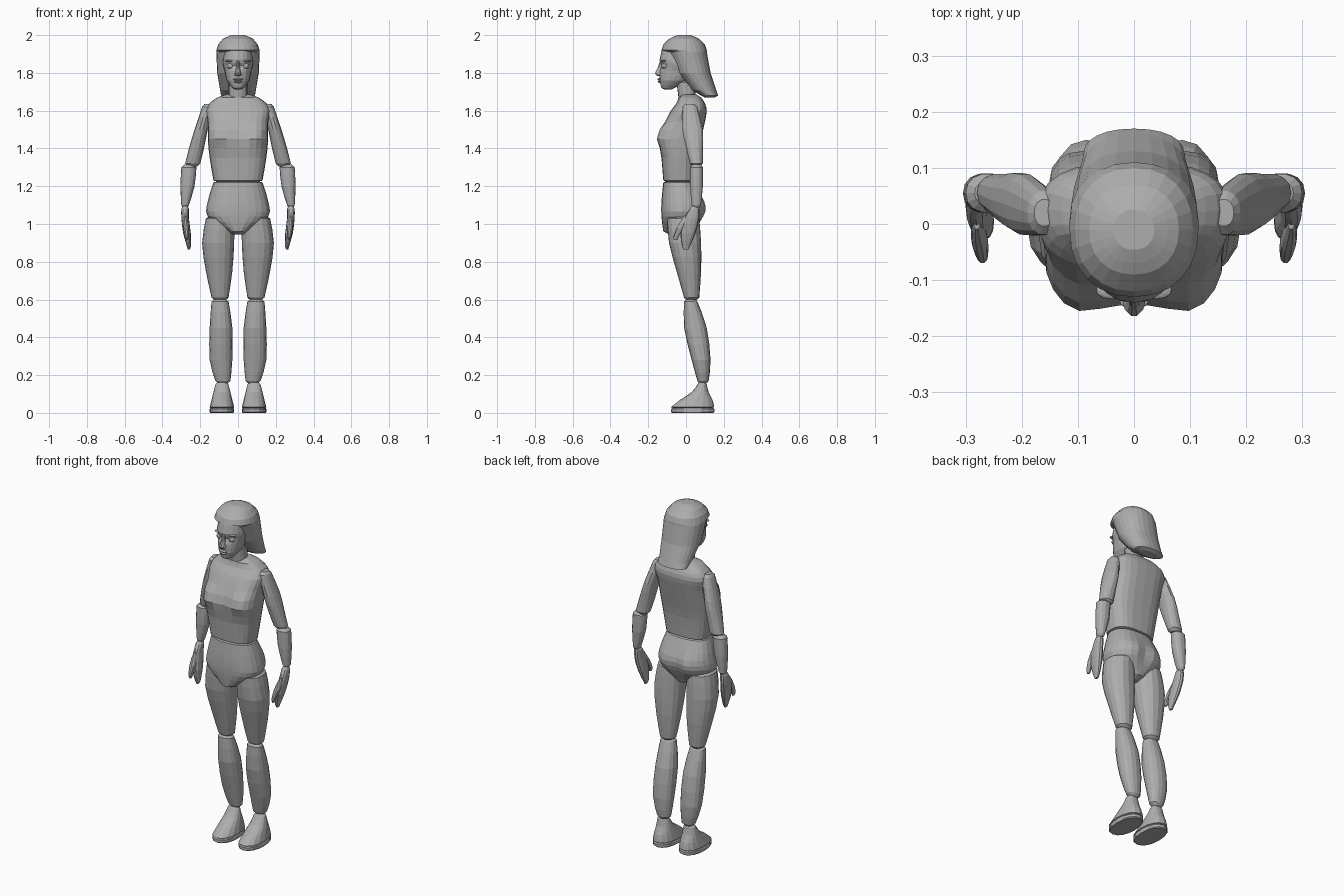
import bpy
import bmesh
from math import cos, sin, pi, exp, copysign

cube = bpy.data.objects.get("Cube")
if cube:
    bpy.data.objects.remove(cube, do_unlink=True)

grey = bpy.data.materials.new("plain grey")
grey.use_nodes = True
grey.diffuse_color = (0.42, 0.42, 0.42, 1)
shader = grey.node_tree.nodes["Principled BSDF"]
shader.inputs["Base Color"].default_value = grey.diffuse_color


def finish(name, bm):
    """Turn a bmesh into a flat-shaded object with the body material."""
    bmesh.ops.recalc_face_normals(bm, faces=bm.faces[:])
    mesh = bpy.data.meshes.new(name)
    bm.to_mesh(mesh)
    bm.free()
    mesh.materials.append(grey)
    obj = bpy.data.objects.new(name, mesh)
    bpy.context.collection.objects.link(obj)


def blend(before, start, end, after, t):
    """One point on the smooth curve that runs from start to end."""
    leave, arrive = (end - before) / 2, (after - start) / 2
    eased = t * t * (3 - 2 * t)
    bend = t * (1 - t) * ((1 - t) * leave - t * arrive)
    return start + (end - start) * eased + bend


def refine(rows, steps):
    """Add smoothly curved rows between the given ones."""
    padded = [rows[0], *rows, rows[-1]]
    result = []
    for group in zip(padded, padded[1:], padded[2:], padded[3:]):
        for k in range(steps):
            result.append([blend(*values, k / steps) for values in zip(*group)])
    return result + [rows[-1]]


def end_row(row, rise, inset):
    """A smaller row just past the end of a part, to soften its rim."""
    z, x0, x1, y0, y1 = row
    cx, cy = (x0 + x1) / 2, (y0 + y1) / 2
    shrunk = [c + (v - c) * inset for c, v in ((cx, x0), (cx, x1), (cy, y0), (cy, y1))]
    return [z + rise, *shrunk]


def ring_points(row, sides, power):
    """Points of a horizontal rounded-box outline."""
    z, x0, x1, y0, y1 = row
    for i in range(sides):
        c, s = cos(2 * pi * i / sides), sin(2 * pi * i / sides)
        u = copysign(abs(c) ** (2 / power), c)
        v = copysign(abs(s) ** (2 / power), s)
        yield (x0 + x1 + u * (x1 - x0)) / 2, (y0 + y1 + v * (y1 - y0)) / 2, z


def swell(bm, facing, depth, cx, cz):
    """Push a mirrored pair of soft mounds out of the front (-1) or back (1)."""
    for v in bm.verts:
        if v.co.y * facing > 0.02:
            dx, dz = abs(v.co.x) - cx, v.co.z - cz
            v.co.y += facing * depth * exp(-(dx * dx + dz * dz) / 0.06 ** 2)


def loft(name, rows, sides=16, power=2.2, steps=2, cap=0.015, inset=0.6, side=1, mounds=None):
    """Skin horizontal rings; each row holds z, x min, x max, y min, y max."""
    rows = refine(rows, steps)
    rows = [end_row(rows[0], -cap, inset), *rows, end_row(rows[-1], cap, inset)]
    bm = bmesh.new()
    rings = []
    for row in rows:
        points = ring_points(row, sides, power)
        rings.append([bm.verts.new((side * x, y, z)) for x, y, z in points])
    for low, high in zip(rings, rings[1:]):
        for i in range(sides):
            j = (i + 1) % sides
            bm.faces.new((low[i], low[j], high[j], high[i]))
    bm.faces.new(rings[0])
    bm.faces.new(rings[-1])
    if mounds:
        swell(bm, *mounds)
    finish(name, bm)


def centred(name, rows, **options):
    """Loft about the middle plane; each row holds z, half width, y min, y max."""
    loft(name, [(z, -w, w, front, back) for z, w, front, back in rows], **options)


def pair(name, rows, **options):
    """Loft a part on the left and its mirror on the right."""
    for label, side in (("left", 1), ("right", -1)):
        loft(label + "_" + name, rows, side=side, **options)


def ball(name, centre, size):
    """Small ellipsoid for facial details."""
    bm = bmesh.new()
    bmesh.ops.create_uvsphere(bm, u_segments=12, v_segments=8, radius=1)
    for v in bm.verts:
        v.co = [c + r * k for c, r, k in zip(centre, size, v.co)]
    finish(name, bm)


# Torso with a squared chest
centred("torso", [
    (1.23, .13, -.12, .05), (1.35, .15, -.13, .06), (1.45, .16, -.14, .08),
    (1.54, .16, -.11, .1), (1.6, .17, -.08, .11), (1.64, .15, -.05, .1),
    (1.67, .11, -.04, .08)],
    sides=24, power=2.8, mounds=(-1, .03, .11, 1.47))

# Pelvis with a narrow lower edge between the legs
centred("pelvis", [
    (.96, .05, -.12, .05), (1.04, .16, -.13, .08), (1.12, .16, -.13, .09),
    (1.22, .13, -.12, .05)],
    sides=24, power=2.4, steps=3, mounds=(1, .02, .07, 1.07))

# Neck and head
centred("neck", [(1.67, .05, -.04, .05), (1.75, .05, -.05, .05)])
centred("head", [
    (1.72, .03, -.13, -.06), (1.76, .06, -.14, .01), (1.81, .07, -.14, .05),
    (1.84, .08, -.13, .06), (1.87, .08, -.14, .06), (1.95, .07, -.12, .07)],
    sides=20, cap=.007)

# Facial details
centred("nose", [(1.79, .02, -.16, -.12), (1.8, .015, -.165, -.12),
                 (1.83, .01, -.15, -.12), (1.86, .01, -.14, -.12)],
        sides=10, steps=1, cap=.007)
ball("upper_lip", (0, -.138, 1.766), (.026, .014, .006))
ball("lower_lip", (0, -.137, 1.754), (.022, .013, .007))
for label, side in (("left", 1), ("right", -1)):
    ball(label + "_eye", (side * .04, -.112, 1.836), (.018, .018, .016))
    ball(label + "_brow", (side * .04, -.118, 1.863), (.028, .016, .006))

# Hair: rounded cap with a brim over the forehead, sweeping back to the nape
centred("hair", [
    (1.68, .09, .08, .17), (1.71, .095, .03, .16), (1.8, .11, -.05, .13),
    (1.91, .115, -.1, .11), (1.92, .115, -.13, .11), (1.95, .105, -.12, .1),
    (1.98, .08, -.09, .07), (1.99, .06, -.07, .05)],
    sides=24, steps=1, cap=.01)

# Arms
pair("upper_arm", [
    (1.32, .2, .28, .02, .09), (1.4, .18, .26, 0, .09),
    (1.5, .16, .23, -.02, .09), (1.62, .13, .19, -.02, .06)], sides=14)
pair("forearm", [
    (1.1, .26, .3, .03, .08), (1.2, .23, .305, .02, .09), (1.3, .22, .3, .02, .09)],
    sides=14)

# Mitten hands with thumbs pointing forward
pair("hand", [
    (.88, .25, .27, -.02, .02), (.95, .25, .29, -.03, .05),
    (1.03, .26, .3, -.01, .07), (1.08, .26, .3, .02, .07)], sides=12)
pair("thumb", [
    (.93, .26, .28, -.07, -.04), (.98, .26, .29, -.05, -.01), (1.03, .27, .29, -.02, .03)],
    sides=10)

# Legs
pair("thigh", [
    (.61, .05, .14, -.01, .07), (.75, .03, .17, -.05, .08),
    (.9, .02, .19, -.09, .08), (1.03, .02, .17, -.1, .07)])
pair("lower_leg", [
    (.17, .04, .12, .06, .12), (.28, .03, .15, .03, .13),
    (.45, .03, .15, -.01, .11), (.59, .05, .14, -.01, .06)])

# Feet on thin soles
pair("sole", [(.005, .02, .15, -.08, .15), (.02, .02, .15, -.08, .15)],
     steps=1, cap=.005, inset=.95)
pair("foot", [
    (.03, .02, .15, -.08, .15), (.07, .03, .14, -.03, .14),
    (.11, .04, .13, .03, .12), (.15, .05, .12, .06, .11)])
